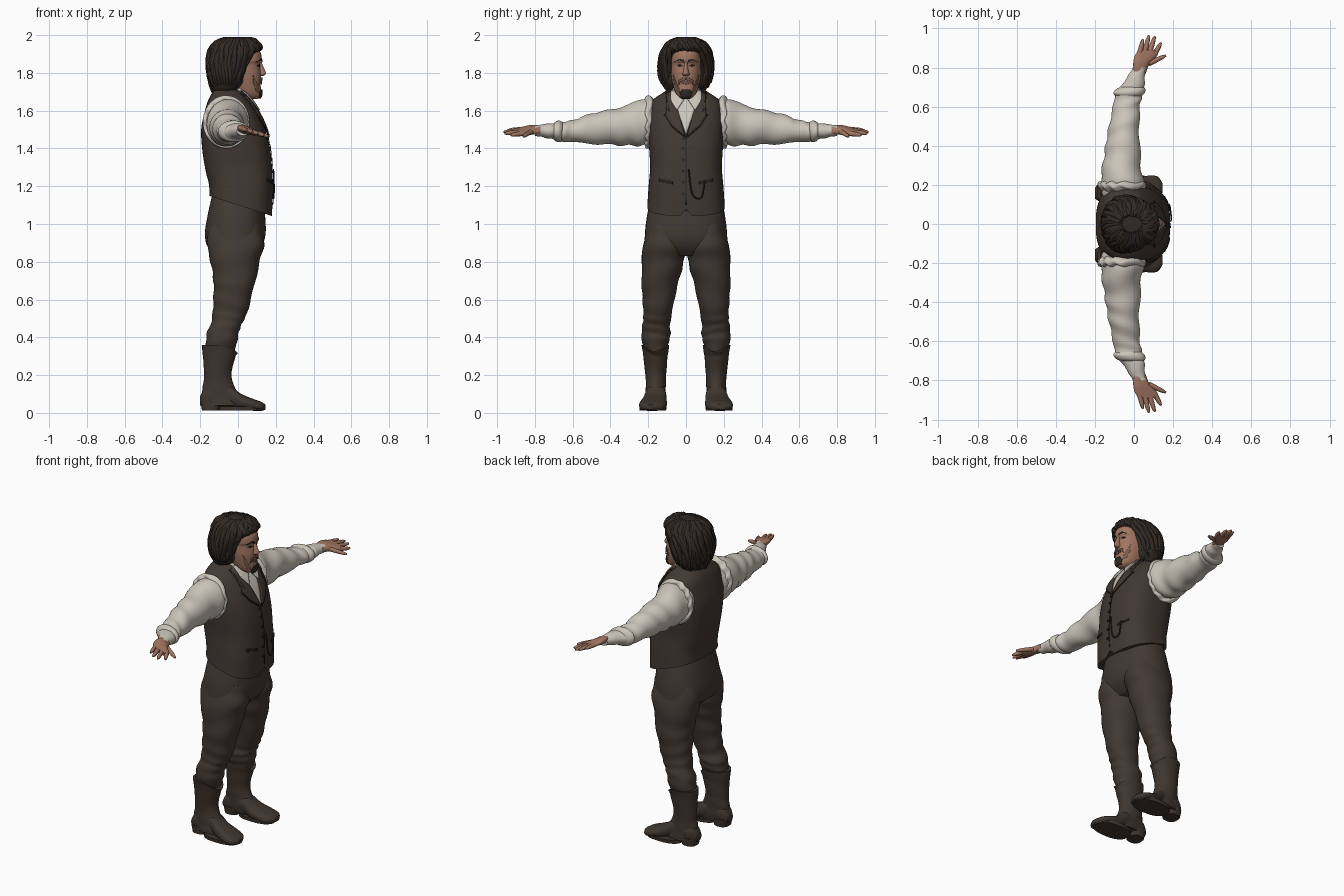
import bpy, bmesh, random
from math import sin, cos, pi, copysign
from mathutils import Vector
from mathutils.bvhtree import BVHTree

random.seed(4)
if "Cube" in bpy.data.objects:
    bpy.data.objects.remove(bpy.data.objects["Cube"])


def material(name, r, g, b):
    m = bpy.data.materials.new(name)
    m.use_nodes = True
    m.diffuse_color = (r, g, b, 1)
    node = m.node_tree.nodes["Principled BSDF"]
    node.inputs["Base Color"].default_value = (r, g, b, 1)
    node.inputs["Roughness"].default_value = .9
    return m


VEST = material("vest cloth", .053, .039, .031)
TROUSER = material("trouser cloth", .056, .041, .033)
LEATHER = material("boot leather", .05, .036, .028)
HAIR = material("dark hair", .03, .022, .017)
SHIRT = material("off white linen", .6, .56, .49)
SKIN = material("skin", .36, .18, .12)
STUBBLE = material("stubble", .2, .105, .075)
DARK = material("dark trim", .022, .017, .014)


def finish(name, bm, mat):
    bmesh.ops.recalc_face_normals(bm, faces=bm.faces)
    mesh = bpy.data.meshes.new(name)
    bm.to_mesh(mesh)
    bm.free()
    mesh.materials.append(mat)
    ob = bpy.data.objects.new(name, mesh)
    bpy.context.collection.objects.link(ob)
    bpy.ops.object.select_all(action="DESELECT")
    bpy.context.view_layer.objects.active = ob
    ob.select_set(True)
    bpy.ops.object.shade_smooth_by_angle(angle=.9)
    return ob


def sample(keys, u):
    """Smooth curve through the key rows."""
    last = len(keys) - 1
    i = min(int(u), last - 1)
    f = u - i
    rows = [keys[max(0, min(last, i + k))] for k in (-1, 0, 1, 2)]
    return [b + f / 2 * (c - a + f * (2*a - 5*b + 4*c - d + f * (3*(b - c) + d - a)))
            for a, b, c, d in zip(*rows)]


def ring_point(keys, u, ang, axis="z", square=2, fold=0):
    t, a0, a1, b0, b1 = sample(keys, u)
    swell = 1 + fold * sin(u * 5 + 2 * sin(ang + u))
    ca, sa = [copysign(abs(v) ** (2 / square), v) * swell for v in (cos(ang), sin(ang))]
    a = (a0 + a1 + (a1 - a0) * ca) / 2
    b = (b0 + b1 + (b1 - b0) * sa) / 2
    return Vector({"x": (t, a, b), "y": (a, t, b), "z": (a, b, t)}[axis])


def loft(name, keys, mat, axis="z", side=1, square=2, fold=0, warp=None, steps=6, seg=40):
    """Skin through rows of (position, low, high, low, high)."""
    bm = bmesh.new()
    rings = []
    for k in range((len(keys) - 1) * steps + 1):
        ring = []
        for j in range(seg):
            p = ring_point(keys, k / steps, 2 * pi * j / seg, axis, square, fold)
            if warp:
                p = warp(p)
            ring.append(bm.verts.new((p.x, p.y * side, p.z)))
        rings.append(ring)
    for low, high in zip(rings, rings[1:]):
        for j in range(seg):
            n = (j + 1) % seg
            bm.faces.new((low[j], low[n], high[n], high[j]))
    bm.faces.new(rings[0])
    bm.faces.new(rings[-1])
    return finish(name, bm, mat)


def sym(rows):
    return [(t, lo, hi, -w, w) for t, lo, hi, w in rows]


def tube(name, points, radii, mat):
    """Smooth round strand through control points."""
    cu = bpy.data.curves.new(name, "CURVE")
    cu.dimensions = "3D"
    cu.bevel_depth = 1
    cu.bevel_resolution = 2
    cu.use_fill_caps = True
    sp = cu.splines.new("NURBS")
    sp.points.add(len(points) - 1)
    for q, p, r in zip(sp.points, points, radii):
        q.co = (*p, 1)
        q.radius = r
    sp.order_u = 3
    sp.use_endpoint_u = True
    sp.resolution_u = 4
    cu.materials.append(mat)
    ob = bpy.data.objects.new(name, cu)
    bpy.context.collection.objects.link(ob)


def surface(ob):
    mesh = ob.data
    return BVHTree.FromPolygons([v.co for v in mesh.vertices], [p.vertices[:] for p in mesh.polygons])


def on_front(tree, y, z):
    hit = tree.ray_cast(Vector((1, y, z)), Vector((-1, 0, 0)))[0]
    return hit or tree.find_nearest(Vector((.1, y, z)))[0]


def plate(name, tree, outline, mat, side=1, lift=.002, thick=.006):
    """Thin panel drawn in y and z, laid on the front of a part."""
    bm = bmesh.new()
    bm.faces.new([bm.verts.new((0, y * side, z)) for y, z in outline])
    bmesh.ops.triangulate(bm, faces=bm.faces)
    bmesh.ops.subdivide_edges(bm, edges=bm.edges, cuts=5, use_grid_fill=True)
    for v in bm.verts:
        v.co.x = on_front(tree, v.co.y, v.co.z).x + lift
    ob = finish(name, bm, mat)
    if ob.data.polygons[0].normal.x < 0:
        ob.data.flip_normals()
    mod = ob.modifiers.new("thickness", "SOLIDIFY")
    mod.thickness = thick
    mod.offset = 1


# Waistcoat with a pointed, notched hem
def hem(p):
    w = max(0, min(1, (1.25 - p.z) / .15))
    notch = .035 * max(0, 1 - abs(p.y) / .03) if p.x > 0 else 0
    p.z += w * (notch - .32 * p.x)
    return p


vest = loft("waistcoat", sym([(1.1, -.15, .18, .205), (1.2, -.155, .185, .198), (1.3, -.175, .18, .19),
            (1.4, -.19, .17, .195), (1.5, -.195, .145, .2), (1.58, -.18, .11, .196), (1.65, -.16, .065, .18),
            (1.69, -.14, .03, .13), (1.72, -.12, .0, .08)]), VEST, square=2.7, warp=hem, steps=8, seg=72)
chest = surface(vest)
plate("shirt_front", chest, [(0, 1.47), (.045, 1.6), (.08, 1.7), (-.08, 1.7), (-.045, 1.6)], SHIRT)
plate("front_seam", chest, [(-.002, 1.1), (.002, 1.1), (.002, 1.47), (-.002, 1.47)], DARK, thick=.003)
for z in (1.16, 1.22, 1.28, 1.34, 1.4, 1.45):
    p = on_front(chest, -.014, z)
    bpy.ops.mesh.primitive_cylinder_add(radius=.007, depth=.012, vertices=12, location=p, rotation=(0, pi / 2, 0))
    bpy.context.object.name = "waistcoat_button"
    bpy.context.object.data.materials.append(DARK)
for side, label in ((1, "left"), (-1, "right")):
    plate(label + "_lapel", chest, [(.004, 1.46), (.075, 1.52), (.11, 1.575), (.08, 1.585), (.105, 1.61),
          (.105, 1.69), (.075, 1.7), (.043, 1.6)], VEST, side, .004, .009)
    plate(label + "_lapel_edge", chest, [(.0, 1.452), (.078, 1.515), (.118, 1.575), (.11, 1.58), (.07, 1.53)],
          DARK, side, .002, .004)
    plate(label + "_pocket", chest, [(.07, 1.21), (.14, 1.225), (.14, 1.24), (.07, 1.225)], DARK, side, .001, .004)
chain = [on_front(chest, y, z) + Vector((.007, 0, 0)) for y, z in
         ((.015, 1.29), (.02, 1.22), (.035, 1.14), (.085, 1.13), (.095, 1.19), (.1, 1.23))]
tube("watch_chain", chain, [.004] * len(chain), DARK)

# Trousers
loft("trouser_seat", sym([(1.16, -.135, .13, .18), (1.05, -.16, .143, .205), (.95, -.175, .146, .217),
     (.88, -.16, .125, .21), (.83, -.1, .08, .12)]), TROUSER, square=2.3)
LEG = [(1, -.14, .12, .02, .2), (.9, -.165, .138, .005, .224), (.8, -.145, .115, .012, .234),
       (.7, -.13, .092, .038, .235), (.6, -.13, .068, .062, .23), (.52, -.135, .045, .075, .225),
       (.47, -.145, .02, .085, .23), (.42, -.165, .002, .082, .236), (.37, -.17, -.005, .092, .23),
       (.31, -.165, -.025, .11, .21)]
BOOT = [(.36, -.19, -.002, .088, .236), (.3, -.186, -.016, .097, .226), (.2, -.18, -.034, .105, .215),
        (.13, -.188, -.015, .107, .213), (.07, -.195, .03, .107, .217), (.04, -.19, .03, .11, .22)]
FOOT = [(-.2, .13, .185, .04, .09), (-.16, .112, .21, .025, .14), (-.05, .105, .213, .03, .15),
        (.01, .102, .232, .018, .105), (.07, .102, .247, .012, .078), (.12, .118, .243, .01, .06),
        (.145, .16, .21, .018, .045)]
SOLE = [(.013, -.075, .1, .115, .225), (.013, -.1, .137, .105, .245), (.035, -.1, .142, .103, .248)]
HEEL = [(.012, -.19, -.1, .115, .208), (.06, -.2, -.09, .11, .212)]

# Sleeves run from the armhole to the cuff
SLEEVE = [(.13, -.15, .03, 1.44, 1.64), (.2, -.172, .05, 1.42, 1.66), (.3, -.16, .035, 1.415, 1.635),
          (.4, -.145, .03, 1.42, 1.605), (.5, -.128, .027, 1.425, 1.585), (.6, -.107, .03, 1.432, 1.55),
          (.66, -.098, .043, 1.438, 1.54), (.69, -.08, .05, 1.445, 1.535), (.75, -.035, .056, 1.458, 1.528),
          (.8, -.006, .064, 1.468, 1.522)]
FRILL = [(.17, -.165, .04, 1.42, 1.66), (.19, -.184, .058, 1.402, 1.68), (.208, -.184, .06, 1.402, 1.675),
         (.215, -.165, .04, 1.42, 1.655)]
CUFF = [(.655, -.096, .04, 1.44, 1.54), (.67, -.106, .055, 1.433, 1.548), (.69, -.09, .058, 1.438, 1.543),
        (.7, -.07, .05, 1.448, 1.532)]
PALM = [(.77, .0, .06, 1.475, 1.515), (.82, -.004, .08, 1.473, 1.517), (.86, .004, .118, 1.478, 1.512),
        (.89, .025, .125, 1.482, 1.507)]
FINGERS = [("little", .028, .87, .046, .945), ("ring", .054, .88, .077, .965), ("middle", .08, .88, .107, .96),
           ("index", .107, .87, .138, .928), ("thumb", .075, .82, .163, .862)]


def tilt(p):
    return Vector((p.x, p.y, p.z - .28 * (p.x - .05)))


def boot_dip(p):
    w = max(0, (p.z - .26) / .1)
    p.z -= .045 * w * max(0, (p.x + .08) / .08) ** 2
    return p


def scallop(p):
    return Vector((p.x, p.y + .006 * sin(90 * p.z + 70 * p.x), p.z))


for side, label in ((1, "left"), (-1, "right")):
    loft(label + "_trouser_leg", LEG, TROUSER, side=side, square=2.2, fold=.025)
    loft(label + "_boot_shaft", BOOT, LEATHER, side=side, warp=boot_dip, fold=.012)
    loft(label + "_boot_foot", FOOT, LEATHER, "x", side, 2.3)
    loft(label + "_boot_sole", SOLE, LEATHER, side=side, square=2.5, steps=1)
    loft(label + "_boot_heel", HEEL, LEATHER, side=side, square=2.7, steps=1)
    loft(label + "_sleeve", SLEEVE, SHIRT, "y", side, fold=.05)
    loft(label + "_armhole_frill", FRILL, SHIRT, "y", side, warp=scallop, seg=64)
    loft(label + "_rolled_cuff", CUFF, SHIRT, "y", side, steps=3)
    loft(label + "_palm", PALM, SKIN, "y", side, 2.4, warp=tilt)
    for name, x0, y0, x1, y1 in FINGERS:
        path = [tilt(Vector((x0 + (x1 - x0) * f, y0 + (y1 - y0) * f, 1.495))) for f in (0, .4, .8, 1)]
        for p in path:
            p.y *= side
        tube(label + "_" + name + "_finger", path, (.014, .0125, .011, .005), SKIN)

# Neck, collar and head
loft("neck", sym([(1.6, -.1, .05, .06), (1.68, -.09, .05, .06), (1.76, -.08, .05, .06)]), SKIN)
loft("collar_band", sym([(1.64, -.13, .058, .088), (1.7, -.118, .055, .08), (1.73, -.108, .04, .07)]),
     SHIRT, warp=lambda p: Vector((p.x, p.y, p.z - .25 * max(0, p.x))))
head = loft("head", sym([(1.662, .06, .1, .018), (1.672, .02, .117, .036), (1.695, -.03, .122, .055),
            (1.74, -.07, .12, .07), (1.79, -.1, .122, .079), (1.845, -.12, .116, .082), (1.865, -.12, .126, .083),
            (1.91, -.12, .118, .08), (1.95, -.1, .08, .066), (1.97, -.05, .04, .03)]), SKIN, square=2.25)
loft("nose", sym([(1.783, .1, .13, .012), (1.793, .1, .147, .019), (1.808, .1, .145, .014),
     (1.845, .1, .129, .009), (1.87, .1, .124, .008)]), SKIN, seg=16)
face = surface(head)
plate("goatee", face, [(-.02, 1.668), (.02, 1.668), (.03, 1.69), (.02, 1.712), (-.02, 1.712), (-.03, 1.69)], HAIR)
plate("lips", face, [(-.024, 1.746), (0, 1.738), (.024, 1.746), (0, 1.758)], STUBBLE, thick=.005)
for side, label in ((1, "left"), (-1, "right")):
    plate(label + "_moustache", face, [(0, 1.763), (.03, 1.752), (.037, 1.735), (.036, 1.762), (.014, 1.776),
          (0, 1.774)], STUBBLE, side)
    plate(label + "_jaw_stubble", face, [(.028, 1.69), (.048, 1.705), (.062, 1.75), (.066, 1.79), (.058, 1.765),
          (.04, 1.725)], STUBBLE, side, .001, .002)
    plate(label + "_eyebrow", face, [(.014, 1.86), (.035, 1.866), (.058, 1.859), (.035, 1.874), (.014, 1.87)],
          HAIR, side, .001, .004)
    plate(label + "_eye", face, [(.018, 1.837), (.032, 1.832), (.047, 1.838), (.032, 1.846)], DARK, side, .001, .003)
    plate(label + "_collar_flap", chest, [(.008, 1.66), (.04, 1.7), (.078, 1.705), (.08, 1.65), (.048, 1.6)],
          SHIRT, side, .012, .008)

# Wavy hair: a core shape with loose locks swept over it
HAIR_FORM = sym([(1.692, -.13, -.01, .09), (1.735, -.148, .03, .125), (1.79, -.156, .05, .138),
                 (1.85, -.156, .065, .136), (1.9, -.152, .095, .128), (1.935, -.14, .118, .113),
                 (1.97, -.11, .085, .08), (1.985, -.06, .04, .035)])
loft("hair_core", HAIR_FORM, HAIR, square=2.1, fold=.02)
for k in range(72):
    ang = 2 * pi * k / 72
    front = cos(ang) > .72
    end = random.uniform(4.1, 4.6) if front else random.uniform(.0, 1.4)
    phase = random.uniform(0, 6)
    path = []
    for i in range(7):
        u = 6.8 + (end - 6.8) * i / 6
        bend = .13 * sin(i * 1.3 + phase)
        p = ring_point(HAIR_FORM, u, ang + bend, square=2.1)
        out = Vector((p.x + .03, p.y, 0)).normalized()
        path.append(p + out * .006 * sin(i * 1.7 + phase))
    tube("hair_lock", path, (.008, .013, .014, .014, .013, .011, .003), HAIR)
